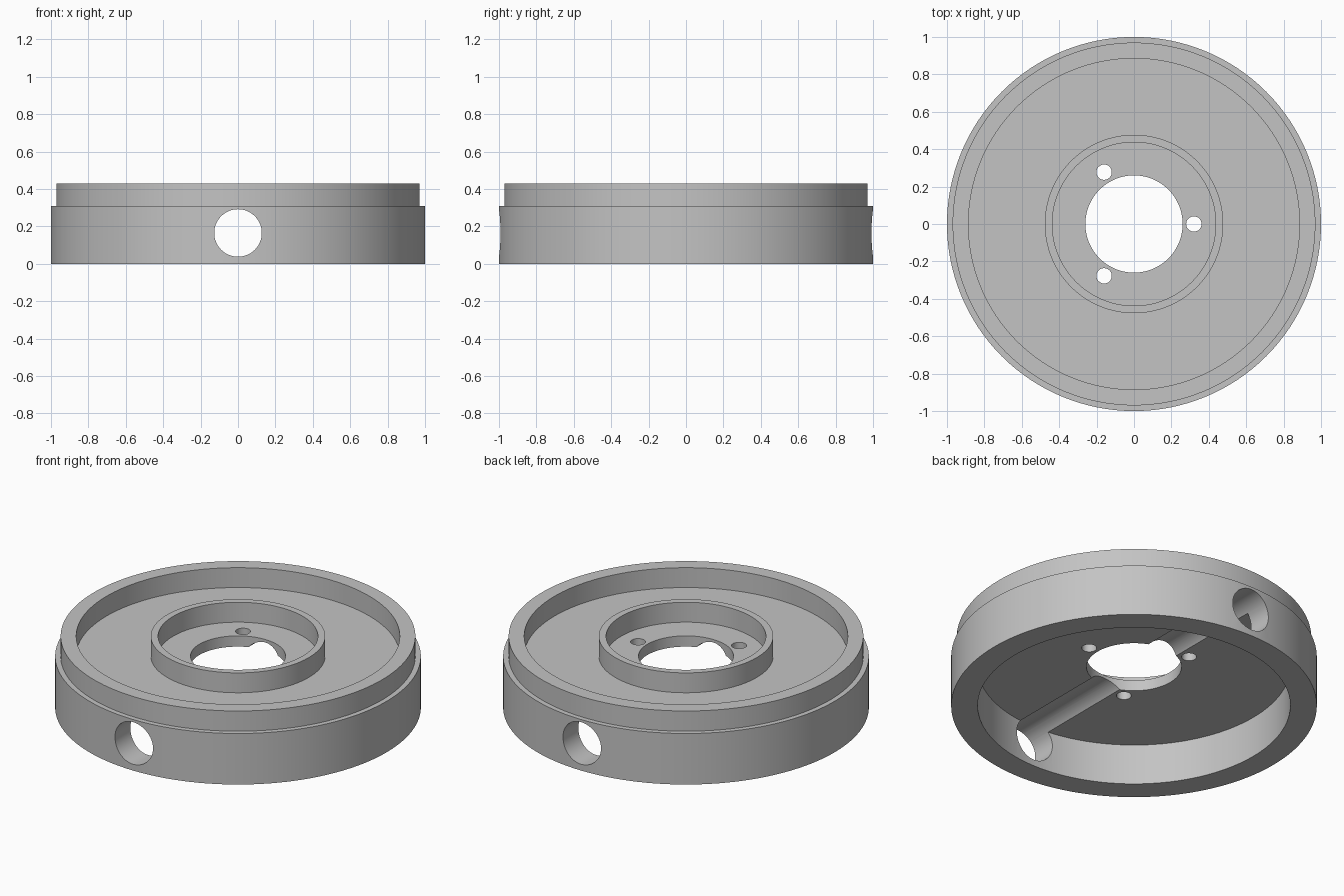
import bpy, bmesh, math
from mathutils import Matrix

if "Cube" in bpy.data.objects:
    bpy.data.objects.remove(bpy.data.objects["Cube"])

SEG = 128

grey = bpy.data.materials.new("light_grey")
grey.diffuse_color = (0.55, 0.55, 0.55, 1)
grey.use_nodes = True
grey.node_tree.nodes["Principled BSDF"].inputs["Base Color"].default_value = grey.diffuse_color


def lathe(name, profile):
    """Revolve a closed (radius, z) profile around the z axis."""
    bm = bmesh.new()
    rings = []
    for i in range(SEG):
        a = 2 * math.pi * i / SEG
        rings.append([bm.verts.new((r * math.cos(a), r * math.sin(a), z)) for r, z in profile])
    n = len(profile)
    for i in range(SEG):
        a, b = rings[i], rings[(i + 1) % SEG]
        for j in range(n):
            k = (j + 1) % n
            bm.faces.new((a[j], b[j], b[k], a[k]))
    bmesh.ops.recalc_face_normals(bm, faces=bm.faces[:])
    return finish(name, bm)


def cylinder(name, radius, depth, matrix, segments):
    bm = bmesh.new()
    bmesh.ops.create_cone(bm, cap_ends=True, segments=segments, radius1=radius,
                          radius2=radius, depth=depth, matrix=matrix)
    return finish(name, bm)


def finish(name, bm):
    mesh = bpy.data.meshes.new(name)
    bm.to_mesh(mesh)
    bm.free()
    mesh.materials.append(grey)
    ob = bpy.data.objects.new(name, mesh)
    bpy.context.collection.objects.link(ob)
    return ob


def activate(ob):
    bpy.ops.object.select_all(action='DESELECT')
    ob.select_set(True)
    bpy.context.view_layer.objects.active = ob


# Ring body: stepped rim, thin web, raised hub collar, open underside
body = lathe("flanged_ring", [
    (0.26, 0.245), (0.855, 0.245), (0.855, 0.0), (1.0, 0.0),
    (1.0, 0.308), (0.97, 0.308), (0.97, 0.43), (0.885, 0.43),
    (0.885, 0.31), (0.477, 0.31), (0.477, 0.43), (0.437, 0.43),
    (0.437, 0.31), (0.26, 0.31),
])

# Cutters: cross bore along y and three bolt holes around the hub
cutters = [cylinder("cross_bore_cutter", 0.127, 2.4,
                    Matrix.Translation((0, 0, 0.165)) @ Matrix.Rotation(math.pi / 2, 4, 'X'), 64)]
for i in range(3):
    a = 2 * math.pi * i / 3
    pos = Matrix.Translation((0.32 * math.cos(a), 0.32 * math.sin(a), 0.3))
    cutters.append(cylinder("bolt_hole_cutter", 0.041, 0.5, pos, 32))

activate(body)
for c in cutters:
    c.hide_render = True
    mod = body.modifiers.new("cut", 'BOOLEAN')
    mod.operation = 'DIFFERENCE'
    mod.solver = 'EXACT'
    mod.object = c
    bpy.ops.object.modifier_apply(modifier=mod.name)
for c in cutters:
    bpy.data.objects.remove(c)

activate(body)
bpy.ops.object.shade_smooth_by_angle(angle=math.radians(30))
